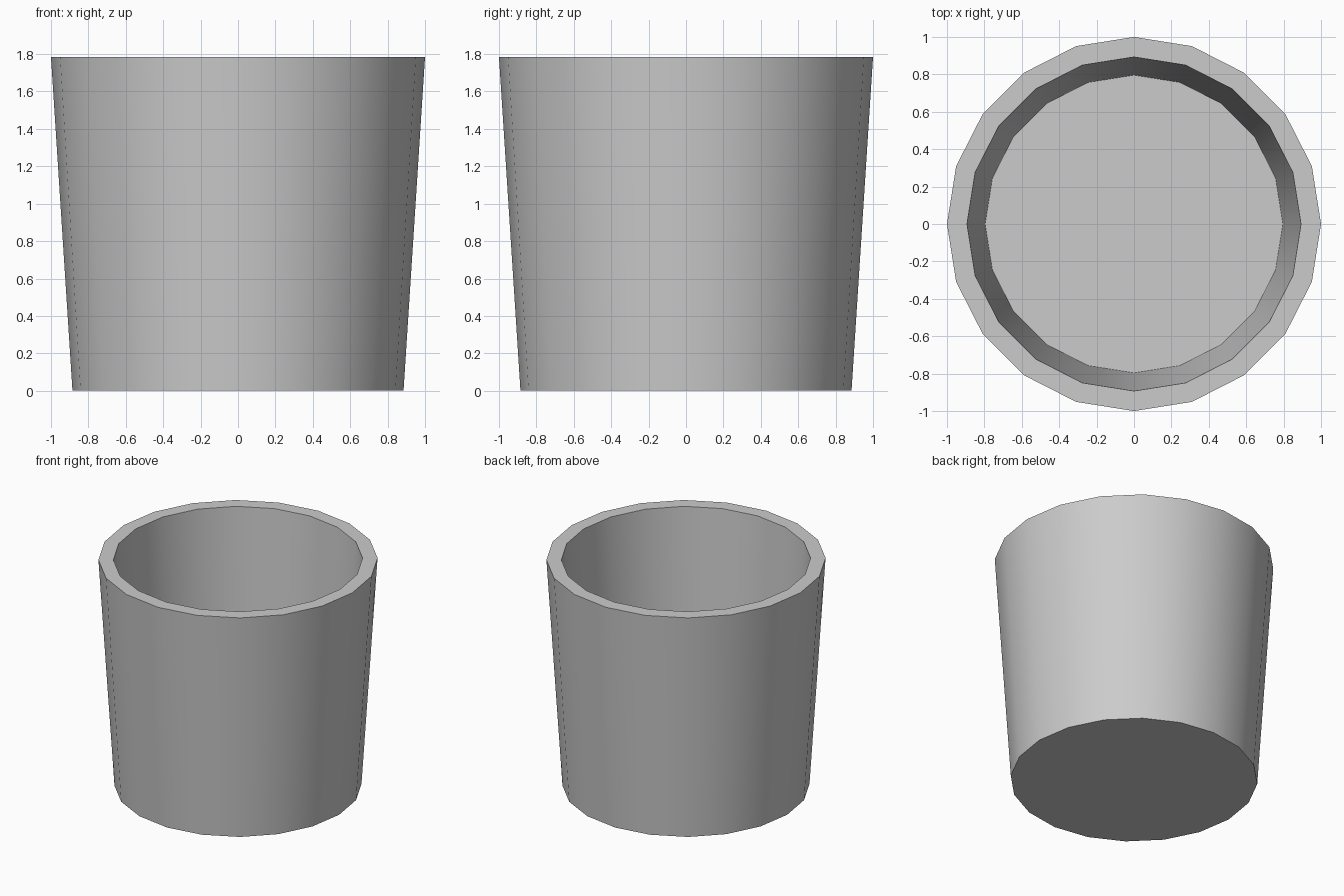
import bpy, bmesh, math

if "Cube" in bpy.data.objects:
    bpy.data.objects.remove(bpy.data.objects["Cube"])

SIDES = 20
# radius, height: outer base, outer rim, inner rim, inner floor
PROFILE = [(0.885, 0.0), (1.0, 1.785), (0.893, 1.785), (0.796, 0.11)]

bm = bmesh.new()
rings = []
for r, z in PROFILE:
    rings.append([bm.verts.new((r * math.cos(2 * math.pi * i / SIDES),
                                r * math.sin(2 * math.pi * i / SIDES), z))
                  for i in range(SIDES)])

# Outer wall, rim and inner wall
for a, b in zip(rings, rings[1:]):
    for i in range(SIDES):
        j = (i + 1) % SIDES
        bm.faces.new((a[i], a[j], b[j], b[i]))

# Underside and inner floor
bm.faces.new(rings[0][::-1])
bm.faces.new(rings[-1])
bmesh.ops.recalc_face_normals(bm, faces=bm.faces)

mesh = bpy.data.meshes.new("tapered_pot")
bm.to_mesh(mesh)
bm.free()
pot = bpy.data.objects.new("tapered_pot", mesh)
bpy.context.collection.objects.link(pot)

# Smooth walls with crisp rim and base
bpy.context.view_layer.objects.active = pot
pot.select_set(True)
bpy.ops.object.shade_smooth_by_angle(angle=math.radians(30))
